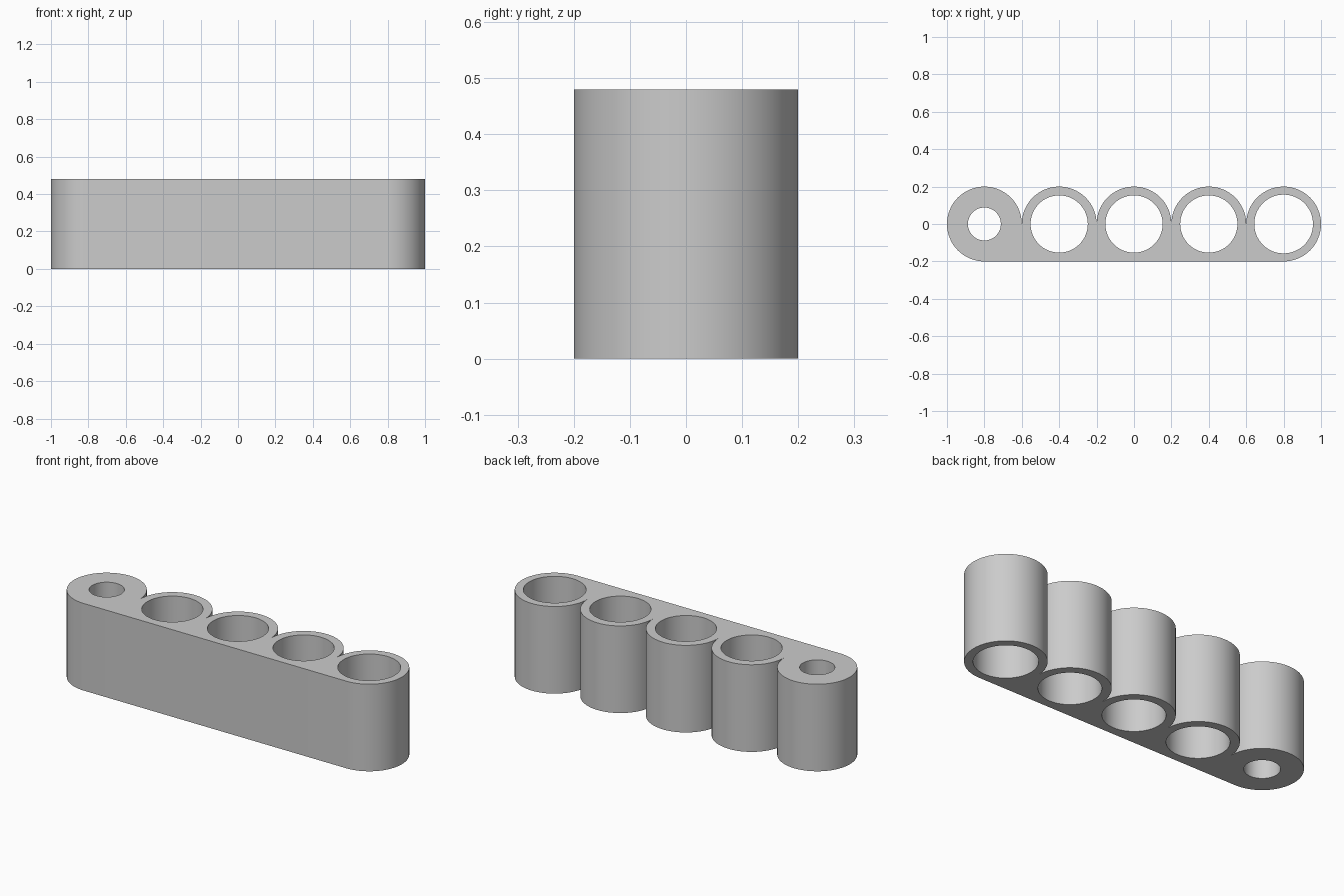
import bpy, bmesh
from math import sin, cos, pi, radians

cube = bpy.data.objects.get("Cube")
if cube:
    bpy.data.objects.remove(cube, do_unlink=True)

HEIGHT = 0.48
RADIUS = 0.2
CENTRES = [-0.8, -0.4, 0, 0.4, 0.8]
HOLES = [0.088, 0.153, 0.153, 0.153, 0.157]
SEGS = 64


def arc(cx, r, start, end, steps):
    """Points along an arc centred on (cx, 0), leaving out the last one."""
    step = (end - start) / steps
    return [(cx + r * cos(start + i * step), r * sin(start + i * step))
            for i in range(steps)]


# Outline: scalloped back, rounded ends, straight front
outline = []
for cx in reversed(CENTRES):
    outline += arc(cx, RADIUS, 0, pi, SEGS // 2)
outline += arc(CENTRES[0], RADIUS, pi, 1.5 * pi, SEGS // 4)
outline.append((CENTRES[0], -RADIUS))
outline += arc(CENTRES[-1], RADIUS, 1.5 * pi, 2 * pi, SEGS // 4)

# Bores through each tube
loops = [outline] + [arc(cx, r, 0, 2 * pi, SEGS) for cx, r in zip(CENTRES, HOLES)]

# Fill the section and extrude it upwards
bm = bmesh.new()
edges = []
for loop in loops:
    verts = [bm.verts.new((x, y, 0)) for x, y in loop]
    edges += [bm.edges.new((a, b)) for a, b in zip(verts, verts[1:] + verts[:1])]
bmesh.ops.triangle_fill(bm, edges=edges, use_beauty=True, normal=(0, 0, 1))
extruded = bmesh.ops.extrude_face_region(bm, geom=bm.faces[:], use_keep_orig=True)
top = [g for g in extruded["geom"] if isinstance(g, bmesh.types.BMVert)]
bmesh.ops.translate(bm, verts=top, vec=(0, 0, HEIGHT))
bmesh.ops.recalc_face_normals(bm, faces=bm.faces[:])

mesh = bpy.data.meshes.new("tube_holder")
bm.to_mesh(mesh)
bm.free()
holder = bpy.data.objects.new("tube_holder", mesh)
bpy.context.collection.objects.link(holder)

# Plain grey finish
grey = bpy.data.materials.new("light_grey")
grey.use_nodes = True
colour = (0.6, 0.6, 0.6, 1)
grey.diffuse_color = colour
grey.node_tree.nodes["Principled BSDF"].inputs["Base Color"].default_value = colour
mesh.materials.append(grey)

# Smooth curved walls with crisp rims
bpy.ops.object.select_all(action="DESELECT")
holder.select_set(True)
bpy.context.view_layer.objects.active = holder
bpy.ops.object.shade_smooth_by_angle(angle=radians(30))
